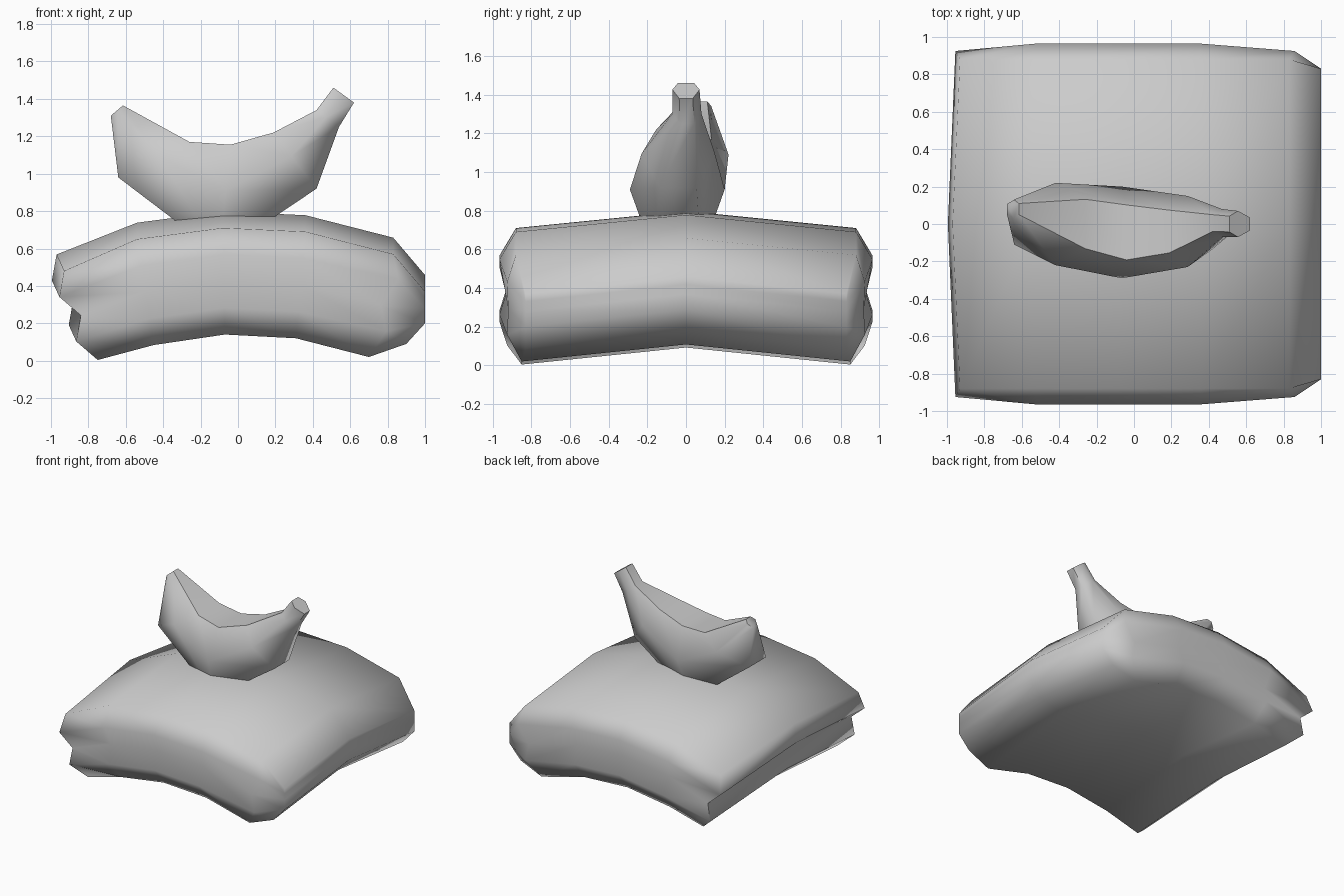
import bpy, bmesh, math
from mathutils import Vector

cube = bpy.data.objects.get("Cube")
if cube:
    bpy.data.objects.remove(cube)

grey = bpy.data.materials.new("plain grey")
grey.use_nodes = True
colour = (0.6, 0.6, 0.6, 1)
grey.diffuse_color = colour
grey.node_tree.nodes["Principled BSDF"].inputs["Base Color"].default_value = colour


def finish(bm, name, angle, sharp=()):
    """Turn a bmesh into a smooth object with sharp edges above an angle."""
    bmesh.ops.recalc_face_normals(bm, faces=bm.faces)
    for face in bm.faces:
        face.smooth = True
    for edge in bm.edges:
        edge.smooth = edge not in sharp and edge.calc_face_angle(0) < math.radians(angle)
    mesh = bpy.data.meshes.new(name)
    bm.to_mesh(mesh)
    bm.free()
    mesh.materials.append(grey)
    obj = bpy.data.objects.new(name, mesh)
    bpy.context.collection.objects.link(obj)
    return obj


# Folded cloth: stations along the arch (centre, then offset to the top edge)
arch = [((-.84, .242), (-.09, .238)), ((-.495, .367), (-.045, .283)),
        ((-.075, .425), (-.005, .285)), ((.335, .405), (.025, .285)),
        ((.765, .295), (.065, .275))]
levels = [1, .5, 0, -.5, -1]
widths = [.88, .965, .92, .965, .85]
fold = [(1, .37), (1, .33), (1, .28), (1, .2), (.9, .09)]
RIDGE = .088


def cloth_point(i, j, k):
    """Station i, level j from top to bottom, k = -1, 0, 1 across the depth."""
    if i == len(arch):
        x, z = fold[j]
        y = .83
    else:
        (cx, cz), (nx, nz) = arch[i]
        x, z, y = cx + nx * levels[j], cz + nz * levels[j], widths[j]
        if i == 0:
            y = min(y, .925)
            if j in (1, 3):
                x -= .07
                z -= .02
            if k == 0:
                x -= .04
        elif i == len(arch) - 1:
            y = min(y, .925)
            if j in (1, 3):
                x += .06
    if k == 0:
        z += RIDGE
    return Vector((x, y * k, z))


bm = bmesh.new()
verts = {}


def cloth_face(*keys):
    for key in keys:
        if key not in verts:
            verts[key] = bm.verts.new(cloth_point(*key))
    bm.faces.new([verts[key] for key in keys])


last_i, last_j = len(arch), len(levels) - 1
for i in range(last_i):
    for j in range(last_j):
        for k in (-1, 1):  # front and back sides
            cloth_face((i, j, k), (i + 1, j, k), (i + 1, j + 1, k), (i, j + 1, k))
for k in (-1, 0):
    for i in range(last_i):
        for j in (0, last_j):  # top and bottom
            cloth_face((i, j, k), (i + 1, j, k), (i + 1, j, k + 1), (i, j, k + 1))
    for j in range(last_j):
        for i in (0, last_i):  # open end and folded end
            cloth_face((i, j, k), (i, j + 1, k), (i, j + 1, k + 1), (i, j, k + 1))
finish(bm, "folded_cloth", 75)


# Banana: inner curve point, outer curve point, depth centre, half width
stations = [((-.615, 1.365), (-.68, 1.31), .08, .05),
            ((-.26, 1.17), (-.64, .98), 0, .22),
            ((-.04, 1.155), (-.1, .57), -.045, .245),
            ((.19, 1.22), (.42, .92), -.04, .19),
            ((.42, 1.34), (.54, 1.25), .005, .075),
            ((.51, 1.46), (.62, 1.38), 0, .07)]
# Ring: side sign with width factor, and share of the way from inner to outer
ring = [(-.6, 0), (-1, .42), (-.5, 1), (.5, 1), (1, .42), (.6, 0)]

bm = bmesh.new()
rows = []
for inner, outer, centre, half in stations:
    a = Vector((inner[0], centre, inner[1]))
    b = Vector((outer[0], centre, outer[1]))
    rows.append([bm.verts.new(a.lerp(b, t) + Vector((0, w * half, 0))) for w, t in ring])
for r, s in zip(rows, rows[1:]):
    for n in range(len(ring)):
        m = (n + 1) % len(ring)
        bm.faces.new((r[n], r[m], s[m], s[n]))
bm.faces.new(rows[0])
bm.faces.new(rows[-1])
# Keep the flat inner strip crisp
crisp = {bm.edges.get((r[n], s[n])) for r, s in zip(rows, rows[1:]) for n in (0, -1)}
finish(bm, "banana", 65, crisp)
